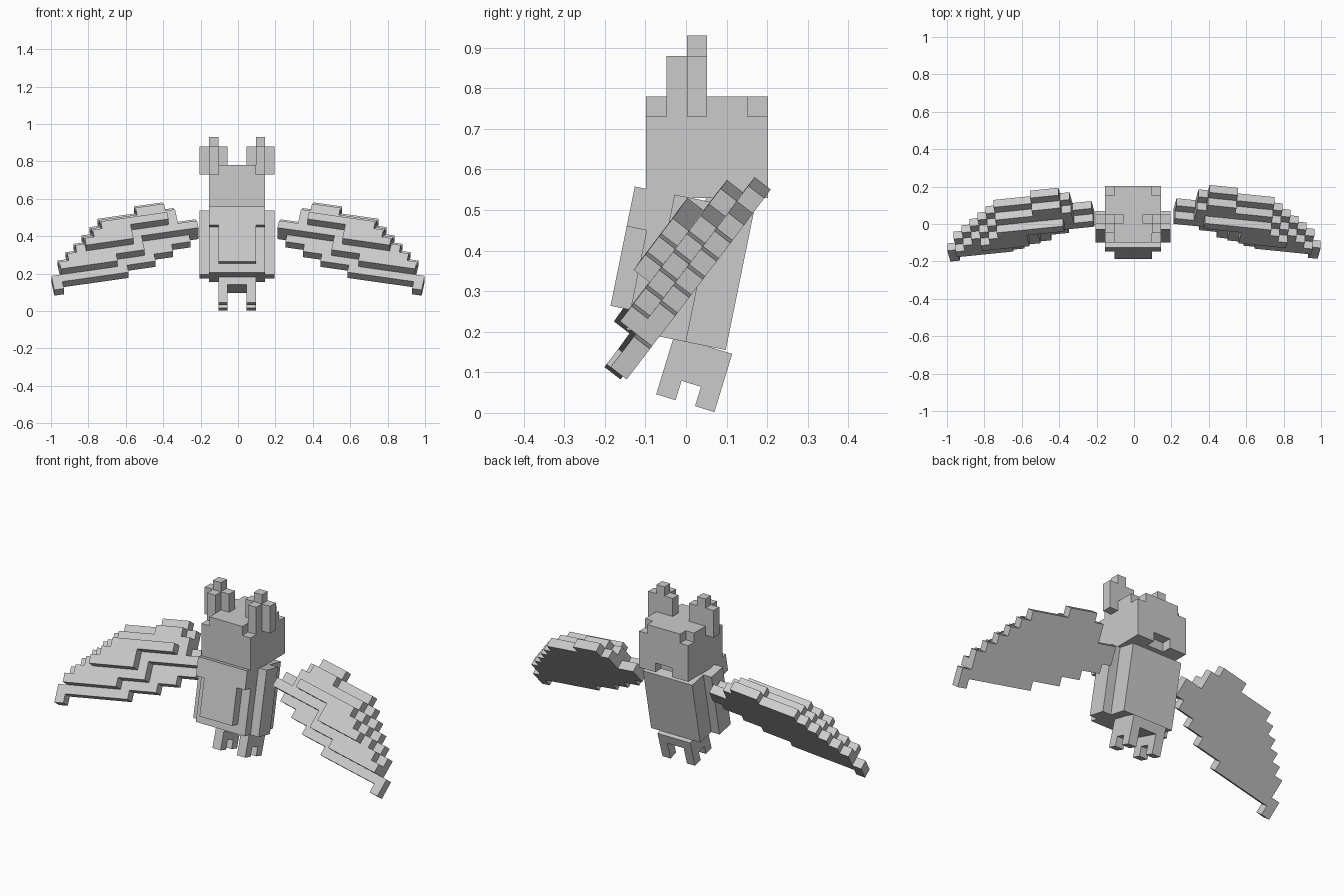
import bpy, bmesh, math
from mathutils import Vector

if "Cube" in bpy.data.objects:
    bpy.data.objects.remove(bpy.data.objects["Cube"])

S = 0.05  # block size
grey = bpy.data.materials.new("plain_grey")
grey.diffuse_color = (0.6, 0.6, 0.6, 1)
grey.use_nodes = True
grey.node_tree.nodes["Principled BSDF"].inputs["Base Color"].default_value = grey.diffuse_color


def block(x, y, z):
    """Set of cells filling three half-open ranges."""
    return {(i, j, k) for i in range(*x) for j in range(*y) for k in range(*z)}


def build(name, cells, origin, axes):
    """Outer shell of a set of cells, placed on the given origin and axes."""
    bm = bmesh.new()
    verts = {}
    o, axes = Vector(origin), [Vector(a) * S for a in axes]

    def vert(p):
        if p not in verts:
            verts[p] = bm.verts.new(o + axes[0] * p[0] + axes[1] * p[1] + axes[2] * p[2])
        return verts[p]

    for c in cells:
        for a in range(3):
            for side in (0, 1):
                n = list(c)
                n[a] += 2 * side - 1
                if tuple(n) in cells:
                    continue
                loop = []
                for s, t in ((0, 0), (1, 0), (1, 1), (0, 1)):
                    p = list(c)
                    p[a] += side
                    p[(a + 1) % 3] += s
                    p[(a + 2) % 3] += t
                    loop.append(vert(tuple(p)))
                bm.faces.new(loop if side else loop[::-1])
    # mirrored axes turn the faces inside out
    if axes[0].cross(axes[1]).dot(axes[2]) < 0:
        bmesh.ops.reverse_faces(bm, faces=bm.faces[:])
    bmesh.ops.dissolve_limit(bm, angle_limit=0.01, verts=bm.verts[:], edges=bm.edges[:])
    me = bpy.data.meshes.new(name)
    bm.to_mesh(me)
    bm.free()
    me.materials.append(grey)
    ob = bpy.data.objects.new(name, me)
    bpy.context.collection.objects.link(ob)
    return ob


def tilted(deg):
    a = math.radians(deg)
    return [(1, 0, 0), (0, math.cos(a), -math.sin(a)), (0, math.sin(a), math.cos(a))]


CX = -0.005

# head: box with the top corners and the nape notched
head = block((-3, 3), (0, 6), (0, 5))
head -= {(x, y, 4) for x in (-3, 2) for y in (0, 5)}
head -= block((-1, 1), (5, 6), (0, 1))
upright = tilted(0)
build("head", head, (CX, -0.098, 0.53), upright)

# ears: back wall, one front post and a tip
ear = block((-4, -1), (2, 3), (4, 7)) | block((-3, -2), (1, 2), (4, 7)) | {(-3, 2, 7)}
build("left_ear", ear, (CX, -0.098, 0.53), upright)
build("right_ear", {(-1 - x, y, z) for x, y, z in ear}, (CX, -0.098, 0.53), upright)

# body: trunk, side panels and a belly plate narrowing below the chest
lean = tilted(11.5)
body = block((-3, 3), (-3, 2), (0, 7)) | block((-4, 4), (-2, 0), (0, 7))
body |= block((-2, 2), (-4, -3), (1, 7)) | block((-3, 3), (-4, -3), (5, 7))
build("body", body, (CX, 0, 0.175), lean)

# legs: two plates with front and back toes, joined by a bar
legs = block((-2, 2), (-3, 0), (2, 3))
for x in (-2, 1):
    legs |= block((x, x + 1), (-3, 0), (0, 3)) - {(x, -2, 0)}
build("legs", legs, (CX, 0.07, 0.002), tilted(17))

# wings: three stepped layers, chord range given per column along the span
HI = [2, 2, 4, 5, 5, 5, 4, 4, 4, 4, 3, 2, 1, 0, -1, -3]
LO = [0, -1, -1, -2, -2, -3, -3, -3, -4, -4, -4, -4, -4, -4, -4, -5]
MID_LO = [0, 0, 0, 0, 0, 0, -2, -2, -2, -3, -3, -3, -3, -3, -3, 0]
TOP_LO = {3: 1, 4: 1, 5: 1, 6: 1, 7: -1, 8: -1, 9: -1, 10: -1, 11: -1}
wing = set()
for i, (lo, hi) in enumerate(zip(LO, HI)):
    wing |= block((i, i + 1), (lo, hi), (0, 1))
    wing |= block((i, i + 1), (MID_LO[i], hi - 1), (1, 2))
    if i in TOP_LO:
        wing |= block((i, i + 1), (TOP_LO[i], min(2, hi - 2)), (2, 3))

for name, m, y in (("right_wing", 1, 0.08), ("left_wing", -1, 0.065)):
    span = Vector((0.985 * m, -0.1, -0.14)) * 1.03
    chord = Vector((0.17 * m, 0.6, 0.78)) * 0.96
    front = (0, -0.79, 0.61)
    build(name, wing, (0.211 * m, y, 0.385), (span, chord, front))
